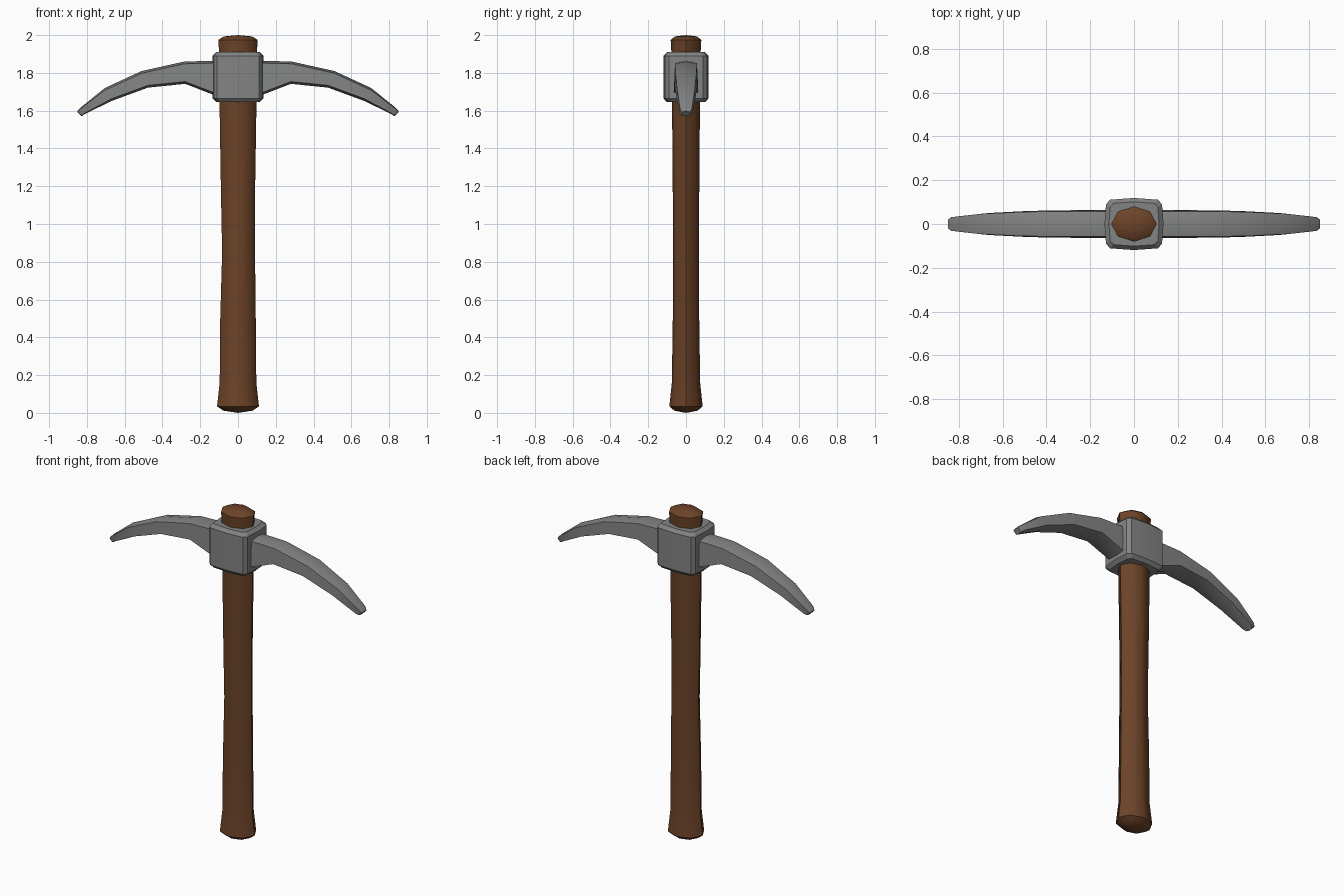
import bpy, bmesh, math

if "Cube" in bpy.data.objects:
    bpy.data.objects.remove(bpy.data.objects["Cube"])

def material(name, rgb):
    m = bpy.data.materials.new(name)
    m.diffuse_color = (*rgb, 1)
    m.use_nodes = True
    m.node_tree.nodes["Principled BSDF"].inputs["Base Color"].default_value = m.diffuse_color
    return m

WOOD = material("brown wood", (0.150, 0.056, 0.021))
STEEL = material("grey steel", (0.225, 0.232, 0.228))

def loft(name, rings, mat, smooth_angle, tips=None):
    """Skin closed rings of equal point count; tips are optional dome centres."""
    bm = bmesh.new()
    vr = [[bm.verts.new(p) for p in r] for r in rings]
    n = len(vr[0])
    for a, b in zip(vr, vr[1:]):
        for i in range(n):
            j = (i + 1) % n
            bm.faces.new((a[i], a[j], b[j], b[i]))
    for k, ring in enumerate((vr[0], vr[-1])):
        if tips:
            c = bm.verts.new(tips[k])
            for i in range(n):
                bm.faces.new((ring[i], ring[(i + 1) % n], c))
        else:
            bm.faces.new(ring)
    bmesh.ops.recalc_face_normals(bm, faces=bm.faces)
    me = bpy.data.meshes.new(name)
    bm.to_mesh(me)
    bm.free()
    ob = bpy.data.objects.new(name, me)
    bpy.context.collection.objects.link(ob)
    me.materials.append(mat)
    bpy.ops.object.select_all(action='DESELECT')
    ob.select_set(True)
    bpy.context.view_layer.objects.active = ob
    bpy.ops.object.shade_smooth_by_angle(angle=math.radians(smooth_angle))
    return ob

# Handle: eight-sided oval shaft with flared foot and domed ends
# (z, centre x, half width x, half depth y)
shaft = [(0.012, 0, 0.078, 0.062), (0.035, 0, 0.111, 0.088), (0.16, 0, 0.097, 0.075),
         (0.5, 0, 0.094, 0.07), (0.85, 0.003, 0.087, 0.068), (1.15, 0, 0.09, 0.07),
         (1.65, 0, 0.098, 0.074), (1.9, 0, 0.1, 0.077), (1.975, 0, 0.104, 0.081),
         (1.993, 0, 0.075, 0.058)]
rings = [[(cx + a * math.cos(i * math.pi / 4), b * math.sin(i * math.pi / 4), z)
          for i in range(8)] for z, cx, a, b in shaft]
loft("handle", rings, WOOD, 50, [(0, 0, 0), (0, 0, 2)])

# Head block: slightly bulging box with chamfered edges
quarter = [(0.135, 0), (0.128, 0.09), (0.11, 0.111), (0, 0.119)]
outline = (quarter + [(-x, y) for x, y in quarter[2::-1]]
           + [(-x, -y) for x, y in quarter[1:]]
           + [(x, -y) for x, y in quarter[2:0:-1]])
levels = [(1.645, 0.85), (1.665, 1), (1.89, 1), (1.91, 0.85)]
loft("head_block", [[(x * s, y * s, z) for x, y in outline] for z, s in levels], STEEL, 20)

# Picks: curved tapering arms, crowned above and below
# (top x, top z, bottom x, bottom z, half thickness)
arm = [(0.08, 1.865, 0.08, 1.665, 0.063), (0.285, 1.86, 0.28, 1.742, 0.063),
       (0.51, 1.81, 0.477, 1.722, 0.06), (0.705, 1.72, 0.667, 1.652, 0.05),
       (0.835, 1.615, 0.812, 1.582, 0.034), (0.85, 1.598, 0.828, 1.570, 0.022)]

def pick(name, side):
    rings = []
    for tx, tz, bx, bz, w in arm:
        c = 0.012 if w > 0.04 else 0.005
        rings.append([(side * tx, 0, tz), (side * tx, w * 0.92, tz - c),
                      (side * bx, w, bz + c), (side * bx, 0, bz),
                      (side * bx, -w, bz + c), (side * tx, -w * 0.92, tz - c)])
    loft(name, rings, STEEL, 35)

pick("right_pick", 1)
pick("left_pick", -1)
